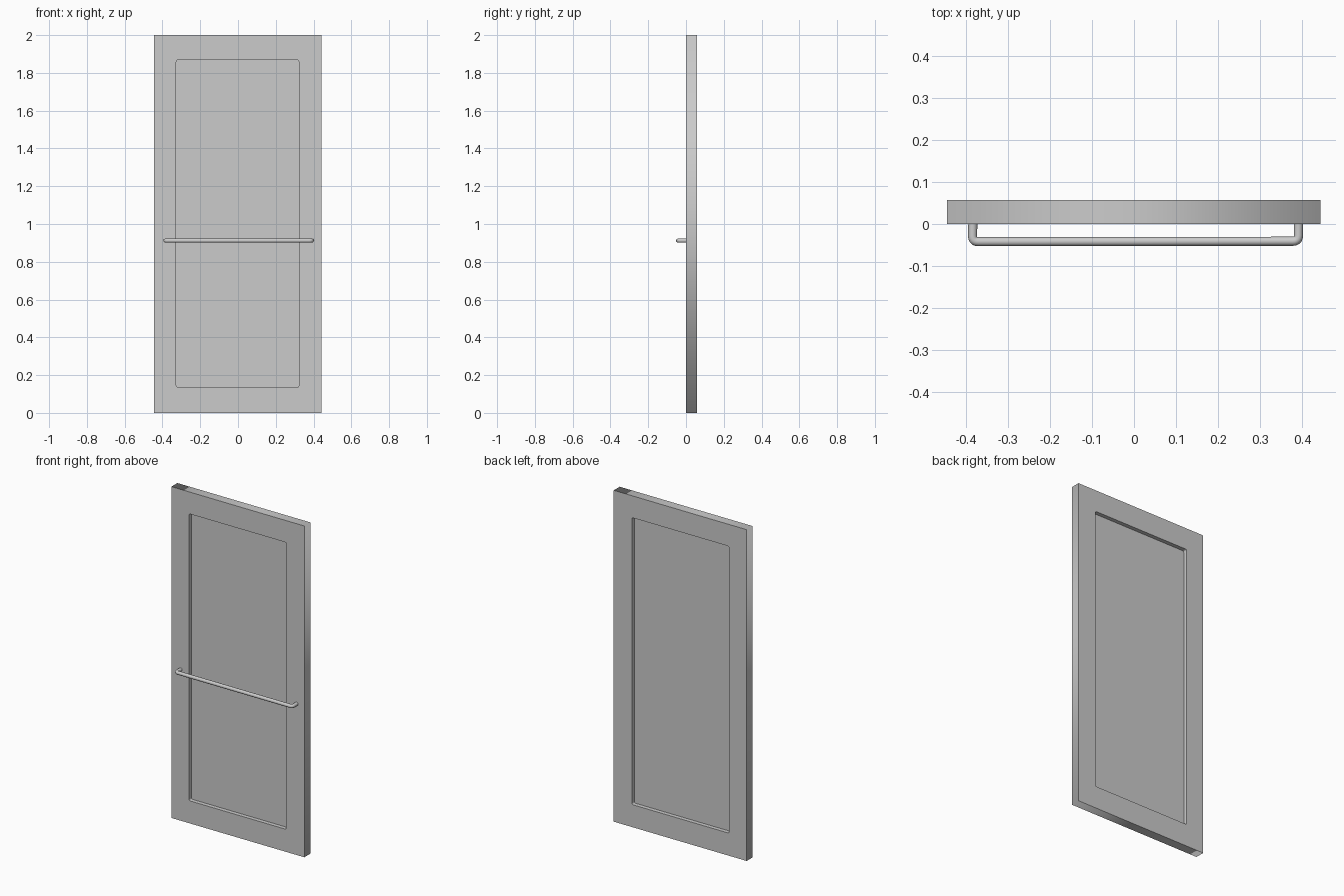
import bpy
import math
from mathutils import Vector

cube = bpy.data.objects.get("Cube")
if cube:
    bpy.data.objects.remove(cube, do_unlink=True)

grey = bpy.data.materials.new("light grey")
grey.use_nodes = True
colour = (0.6, 0.6, 0.6, 1)
grey.diffuse_color = colour
grey.node_tree.nodes["Principled BSDF"].inputs["Base Color"].default_value = colour


def rounded_corner(before, corner, after, radius, steps=5):
    """Points of a soft bend replacing one corner of a path."""
    corner = Vector(corner)
    a = corner + (Vector(before) - corner).normalized() * radius
    b = corner + (Vector(after) - corner).normalized() * radius
    return [a * (1 - t) ** 2 + corner * 2 * t * (1 - t) + b * t * t
            for t in (i / steps for i in range(steps + 1))]


def rectangle(x0, x1, z0, z1, radius=0):
    pts = [(x0, z0, 0), (x1, z0, 0), (x1, z1, 0), (x0, z1, 0)]
    if not radius:
        return pts
    return [p for i in range(4)
            for p in rounded_corner(pts[i - 1], pts[i], pts[(i + 1) % 4], radius)]


def curve_part(name, loops, flat, depth=0, bevel=0):
    """Make a mesh from closed flat outlines or an open round tube path."""
    curve = bpy.data.curves.new(name, "CURVE")
    curve.dimensions = "2D" if flat else "3D"
    if flat:
        curve.fill_mode = "BOTH"
    curve.extrude = depth / 2
    curve.bevel_depth = bevel
    curve.bevel_resolution = 4
    curve.use_fill_caps = not flat
    for loop in loops:
        spline = curve.splines.new("POLY")
        spline.points.add(len(loop) - 1)
        for point, co in zip(spline.points, loop):
            point.co = (*co, 1)
        spline.use_cyclic_u = flat
    obj = bpy.data.objects.new(name, curve)
    bpy.context.collection.objects.link(obj)
    bpy.ops.object.select_all(action="DESELECT")
    obj.select_set(True)
    bpy.context.view_layer.objects.active = obj
    bpy.ops.object.convert(target="MESH")
    obj = bpy.context.object
    obj.data.materials.clear()
    obj.data.materials.append(grey)
    return obj


# Door frame with a softly cornered opening
thickness = 0.057
opening = (-0.327, 0.322, 0.136, 1.868)
frame = curve_part("door_frame",
                   [rectangle(-0.445, 0.443, 0, 2), rectangle(*opening, 0.01)],
                   True, depth=thickness)
frame.rotation_euler.x = math.pi / 2
frame.location.y = thickness / 2

# Thin panel recessed from both sides, edges hidden in the frame
x0, x1, z0, z1 = opening
lap = 0.004
bpy.ops.mesh.primitive_cube_add(
    size=1, location=((x0 + x1) / 2, thickness / 2, (z0 + z1) / 2))
panel = bpy.context.object
panel.name = "door_panel"
panel.scale = (x1 - x0 + lap, 0.008, z1 - z0 + lap)
panel.data.materials.append(grey)

# Horizontal pull bar bent back to the frame at both ends
path = [(-0.383, 0.002, 0.912), (-0.384, -0.042, 0.912),
        (0.391, -0.041, 0.912), (0.391, 0.002, 0.912)]
bar_path = [path[0]]
for i in (1, 2):
    bar_path += rounded_corner(path[i - 1], path[i], path[i + 1], 0.014)
bar_path.append(path[3])
curve_part("pull_bar", [bar_path], False, bevel=0.0108)
bpy.ops.object.shade_smooth_by_angle(angle=math.radians(40))
